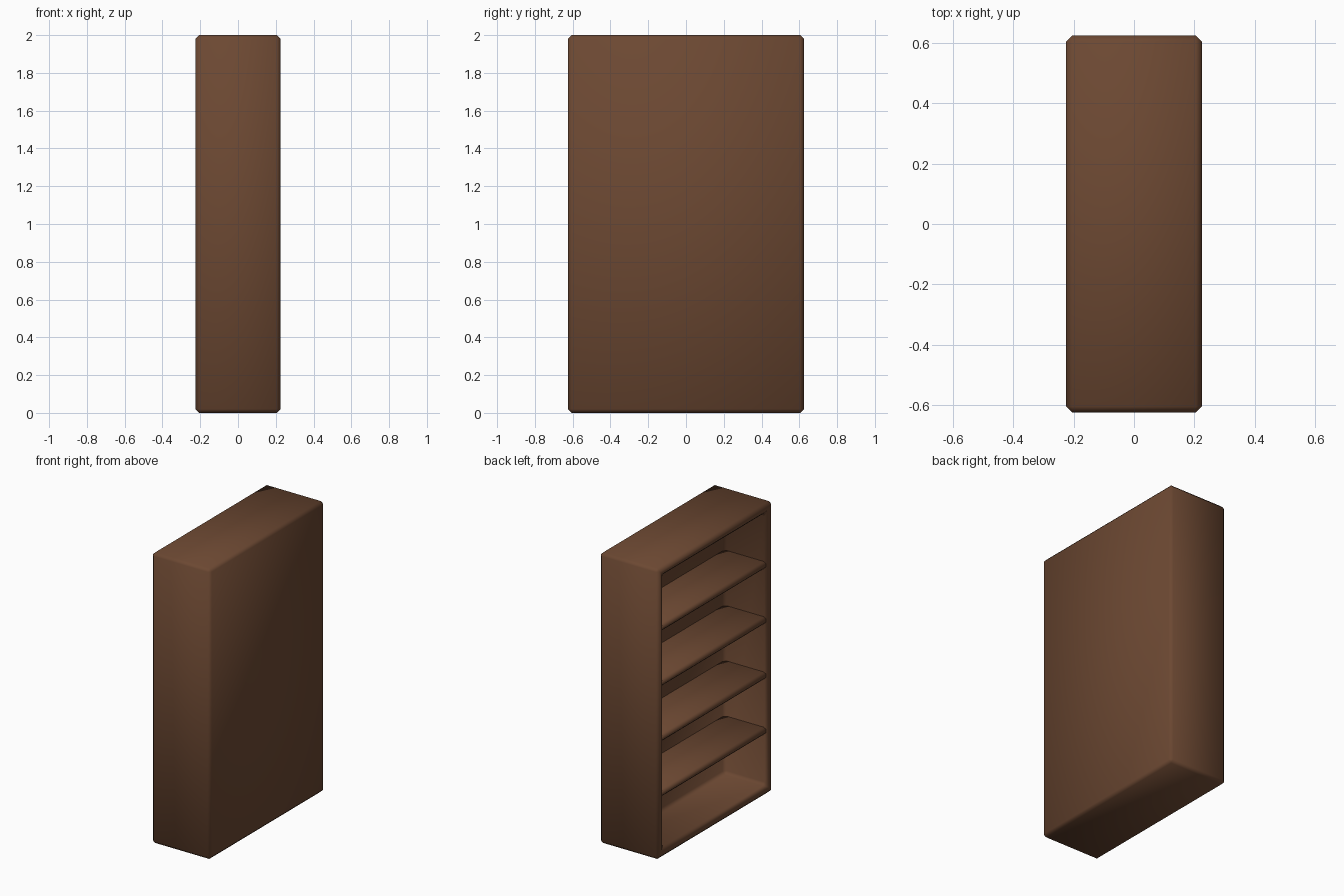
import bpy, bmesh
from mathutils import Vector

if "Cube" in bpy.data.objects:
    bpy.data.objects.remove(bpy.data.objects["Cube"])

WOOD = bpy.data.materials.new("dark_wood")
WOOD.diffuse_color = (0.15, 0.065, 0.032, 1)
WOOD.use_nodes = True
WOOD.node_tree.nodes["Principled BSDF"].inputs["Base Color"].default_value = WOOD.diffuse_color


def add_box(name, lo, hi, bevel, hollow=None):
    """Box between two corners, smooth shaded with a one-step bevel."""
    lo, hi = Vector(lo), Vector(hi)
    bm = bmesh.new()
    bmesh.ops.create_cube(bm, size=1)
    bmesh.ops.scale(bm, vec=hi - lo, verts=bm.verts)
    bmesh.ops.translate(bm, vec=(lo + hi) / 2, verts=bm.verts)
    if hollow:
        # Recess the -x side to leave walls and a thick back
        wall, depth = hollow
        bm.normal_update()
        face = min(bm.faces, key=lambda f: f.calc_center_median().x)
        bmesh.ops.inset_region(bm, faces=[face], thickness=wall, use_even_offset=True)
        new = bmesh.ops.extrude_discrete_faces(bm, faces=[face])["faces"][0]
        bmesh.ops.translate(bm, vec=(depth, 0, 0), verts=new.verts)
    bmesh.ops.recalc_face_normals(bm, faces=bm.faces)
    for f in bm.faces:
        f.smooth = True
    mesh = bpy.data.meshes.new(name)
    bm.to_mesh(mesh)
    bm.free()
    mesh.materials.append(WOOD)
    ob = bpy.data.objects.new(name, mesh)
    bpy.context.collection.objects.link(ob)
    mod = ob.modifiers.new("bevel", "BEVEL")
    mod.width = bevel
    mod.segments = 1
    mod.limit_method = 'ANGLE'
    return ob


# Bookcase shell, open towards -x
add_box("bookcase_shell", (-0.225, -0.625, 0), (0.225, 0.625, 2), 0.02, hollow=(0.065, 0.325))

# Four evenly spaced shelves
for i in range(4):
    z = 0.435 + 0.38 * i
    add_box(f"shelf_{i + 1}", (-0.215, -0.58, z - 0.025), (0.13, 0.58, z + 0.025), 0.015)
